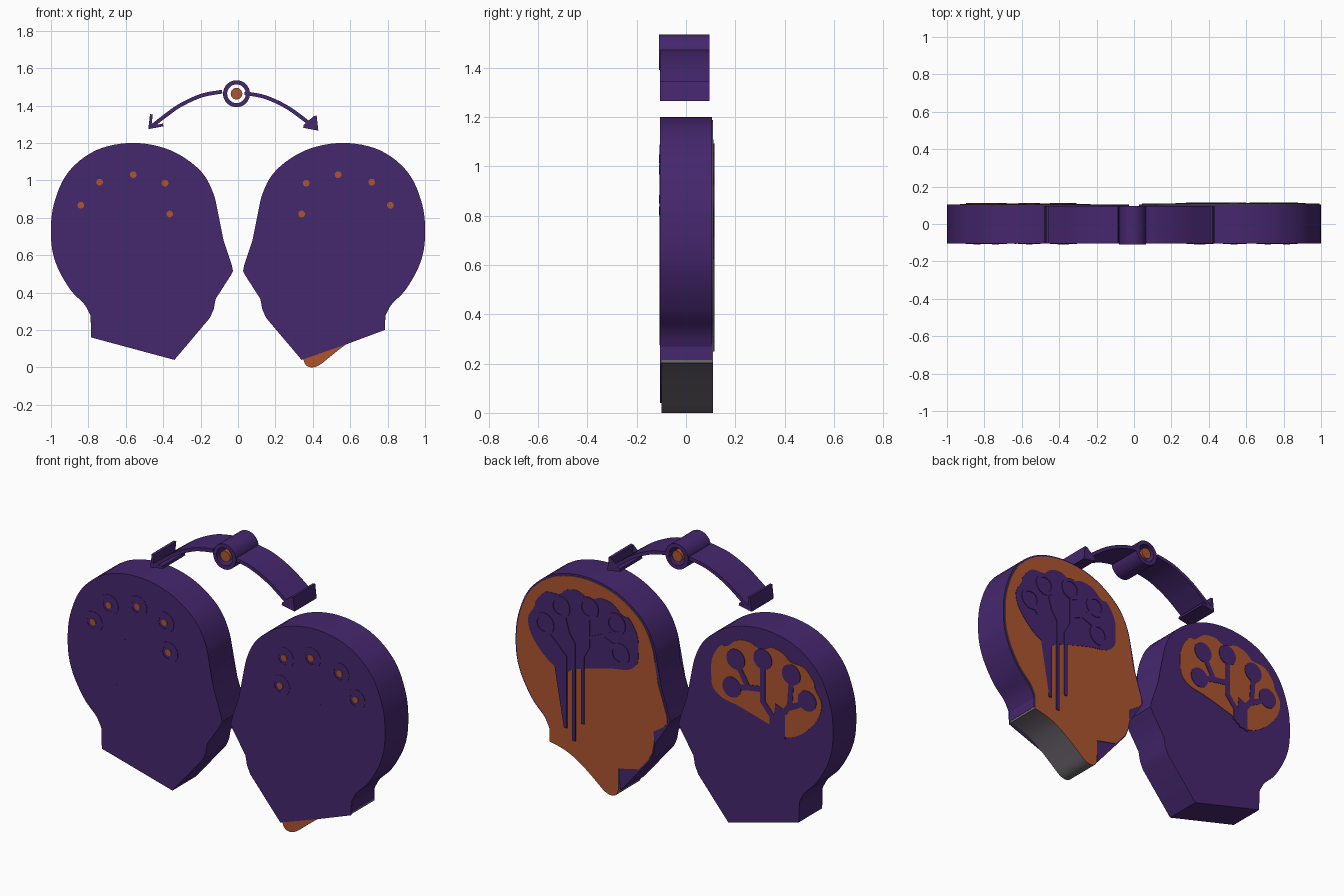
import bpy, bmesh, math
from mathutils import Vector

if "Cube" in bpy.data.objects:
    bpy.data.objects.remove(bpy.data.objects["Cube"])


def material(name, rgb):
    m = bpy.data.materials.new(name)
    m.diffuse_color = (*rgb, 1)
    m.use_nodes = True
    m.node_tree.nodes["Principled BSDF"].inputs["Base Color"].default_value = m.diffuse_color
    return m


PURPLE = material("purple", (0.06, 0.02, 0.155))
ORANGE = material("orange", (0.42, 0.09, 0.028))
GREY = material("grey", (0.16, 0.14, 0.17))


def finish(name, bm, mats):
    bmesh.ops.recalc_face_normals(bm, faces=bm.faces)
    me = bpy.data.meshes.new(name)
    bm.to_mesh(me)
    bm.free()
    ob = bpy.data.objects.new(name, me)
    bpy.context.collection.objects.link(ob)
    for m in mats:
        me.materials.append(m)
    if len(mats) > 1:                       # second material goes on the side walls
        for p in me.polygons:
            p.material_index = 0 if abs(p.normal.y) > 0.5 else 1
    bpy.ops.object.select_all(action='DESELECT')
    ob.select_set(True)
    bpy.context.view_layer.objects.active = ob
    bpy.ops.object.shade_smooth_by_angle(angle=math.radians(25))
    return ob


def prism(name, pts, y0, y1, *mats):
    """Extrude an x-z outline along y."""
    bm = bmesh.new()
    a = [bm.verts.new((x, y0, z)) for x, z in pts]
    b = [bm.verts.new((x, y1, z)) for x, z in pts]
    n = len(pts)
    for i in range(n):
        j = (i + 1) % n
        bm.faces.new((a[i], a[j], b[j], b[i]))
    caps = [bm.faces.new(a), bm.faces.new(b)]
    bmesh.ops.triangulate(bm, faces=caps)
    return finish(name, bm, mats)


def spline(pts, steps=6, closed=False):
    """Smooth curve through the given points."""
    n = len(pts)
    get = lambda i: Vector(pts[i % n] if closed else pts[max(0, min(n - 1, i))])
    out = []
    for i in range(n if closed else n - 1):
        p, q, r, s = (get(i + k) for k in (-1, 0, 1, 2))
        for k in range(steps):
            t = k / steps
            v = 0.5 * (2 * q + (r - p) * t + (2 * p - 5 * q + 4 * r - s) * t * t
                       + (3 * q - p - 3 * r + s) * t ** 3)
            out.append((v.x, v.y))
    return out if closed else out + [tuple(pts[-1])]


def circle(cx, cz, r, n=32):
    return [(cx + r * math.cos(math.tau * i / n), cz + r * math.sin(math.tau * i / n))
            for i in range(n)]


def strip(name, path, w, y0, y1, mat):
    """Flat band of width w that follows a path."""
    P = [Vector(p) for p in path]
    left, right = [], []
    for i, p in enumerate(P):
        d1 = (p - P[i - 1]).normalized() if i else (P[1] - p).normalized()
        d2 = (P[i + 1] - p).normalized() if i < len(P) - 1 else d1
        d = (d1 + d2).normalized()
        off = Vector((-d.y, d.x)) * (w / 2) / max(0.4, d.dot(d1))
        left.append(tuple(p + off))
        right.append(tuple(p - off))
    return prism(name, left + right[::-1], y0, y1, mat)


def ring(name, cx, cz, ro, ri, y0, y1, mat):
    bm = bmesh.new()
    loops = [[bm.verts.new((x, y, z)) for x, z in circle(cx, cz, r)]
             for r, y in ((ro, y0), (ro, y1), (ri, y1), (ri, y0))]
    for a, b in zip(loops, loops[1:] + loops[:1]):
        for i in range(32):
            j = (i + 1) % 32
            bm.faces.new((a[i], a[j], b[j], b[i]))
    return finish(name, bm, [mat])


def flip(pts):
    return [(-x, z) for x, z in pts]


# Head outlines (right head; mirrored for the left)
skull = spline([(.11, .78), (.125, .91), (.2, 1.05), (.36, 1.16), (.56, 1.2), (.76, 1.16),
                (.91, 1.04), (.985, .87), (1, .7), (.975, .56), (.9, .42), (.82, .335),
                (.785, .27)])
nose = [(.04, .49), (.027, .515), (.033, .545)]
chin = [(.15, .265), (.13, .31), (.12, .365)]

# Left head: solid slab
prism("left_head", flip(skull + [(.785, .16), (.34, .04)] + chin + nose), -.105, .105, PURPLE)

# Right head: slab, front plate, orange face with grey neck walls
prism("right_head", skull + [(.785, .215), (.7, .24), (.355, .17), (.34, .04)] + chin + nose,
      -.1, .105, PURPLE)
prism("right_head_front", skull + [(.785, .2), (.57, .12), (.34, .04)] + chin + nose,
      -.105, -.1, PURPLE)
inset = [(.56 + (x - .56) * .978, .7 + (z - .7) * .978) for x, z in skull[:-1]]
neck = spline([(.783, .203), (.72, .19), (.65, .165), (.57, .117), (.49, .055), (.44, .015),
               (.4, 0), (.365, .01), (.35, .04)], 5)
face = (inset + [(.783, .27)] + neck +
        [(.35, .165), (.22, .195), (.16, .265), (.135, .31), (.125, .37), (.135, .43),
         (.06, .48), (.042, .505), (.045, .545)])
prism("right_face", face, -.1, .11, ORANGE, GREY)

# Brains on the rear sides
brain = spline([(.235, .85), (.24, .95), (.29, 1.035), (.335, 1.045), (.4, 1.095), (.48, 1.105),
                (.54, 1.08), (.62, 1.11), (.69, 1.095), (.735, 1.06), (.82, 1.05), (.88, .985),
                (.89, .945), (.93, .87), (.9, .77), (.8, .665), (.7, .625), (.63, .66),
                (.42, .72), (.3, .745), (.245, .79)], 5, True)
prism("left_brain", flip(brain), .1, .108, ORANGE)
prism("right_brain", [(x - .012, z) for x, z in brain], .1, .112, PURPLE)

# Circuit nodes: discs on the left, rings on the right, orange dots in front
nodes = [(.365, .82), (.39, .985), (.56, 1.03), (.74, .99), (.84, .867)]
for i, (x, z) in enumerate(nodes):
    prism(f"left_node_{i}", circle(-x, z, .058), .1, .111, PURPLE)
    ring(f"right_node_{i}", x - .025, z, .063, .043, .1, .116, PURPLE)
    for side, cx in (("left", -x), ("right", x - .025)):
        prism(f"{side}_dot_{i}", circle(cx, z, .018, 20), -.109, -.09, ORANGE)
        ring(f"{side}_dot_rim_{i}", cx, z, .06, .035, -.107, -.1, PURPLE)

# Circuit traces on the left brain
left_traces = [
    [(.56, .98), (.56, .79), (.62, .72), (.62, .65)],
    [(.365, .82), (.47, .845), (.56, .86)],
    [(.4, .96), (.465, .85)],
    [(.74, .95), (.73, .81), (.66, .72), (.66, .62)],
    [(.84, .867), (.77, .82), (.73, .8)],
]
for i, t in enumerate(left_traces):
    strip(f"left_trace_{i}", flip(t), .032, .1, .1105, PURPLE)
prism("left_stem", flip([(.64, .8), (.7, .775), (.7, .61), (.62, .64)]), .1, .1105, PURPLE)

# Circuit traces on the right face, running down onto the neck
right_traces = [
    [(.785, .815), (.68, .715), (.68, .31)],
    [(.685, .935), (.665, .86), (.627, .8), (.627, .25)],
    [(.535, .97), (.535, .81), (.572, .745), (.572, .36)],
    [(.535, .86), (.44, .9), (.4, .94)],
    [(.45, .89), (.375, .86)],
]
for i, t in enumerate(right_traces):
    strip(f"right_trace_{i}", t, .018, .1, .116, PURPLE)

# Faint raised lines on the front sides
for i, (x, z0, z1) in enumerate([(-.685, .32, .55), (-.634, .275, .82), (.595, .34, .78)]):
    strip(f"front_line_{i}", [(x, z0), (x, z1)], .012, -.107, -.1, PURPLE)

# Arc with arrow heads, hub ring and hub core
half = [(.06, 1.466), (.17, 1.445), (.28, 1.395), (.36, 1.34), (.44, 1.277)]
for side, s in (("left", -1), ("right", 1)):
    fx = lambda pts: [(s * x - .025, z + (.008 if s < 0 else 0)) for x, z in pts]
    strip(f"{side}_arc", fx(spline(half)), .02, -.105, .095, PURPLE)
    strip(f"{side}_arrow", fx([(.438, 1.345), (.446, 1.275), (.375, 1.288)]), .015,
          -.105, .095, PURPLE)
ring("hub_ring", -.008, 1.463, .072, .05, -.11, .095, PURPLE)
prism("hub_core", circle(-.008, 1.463, .031), -.105, .092, ORANGE)
